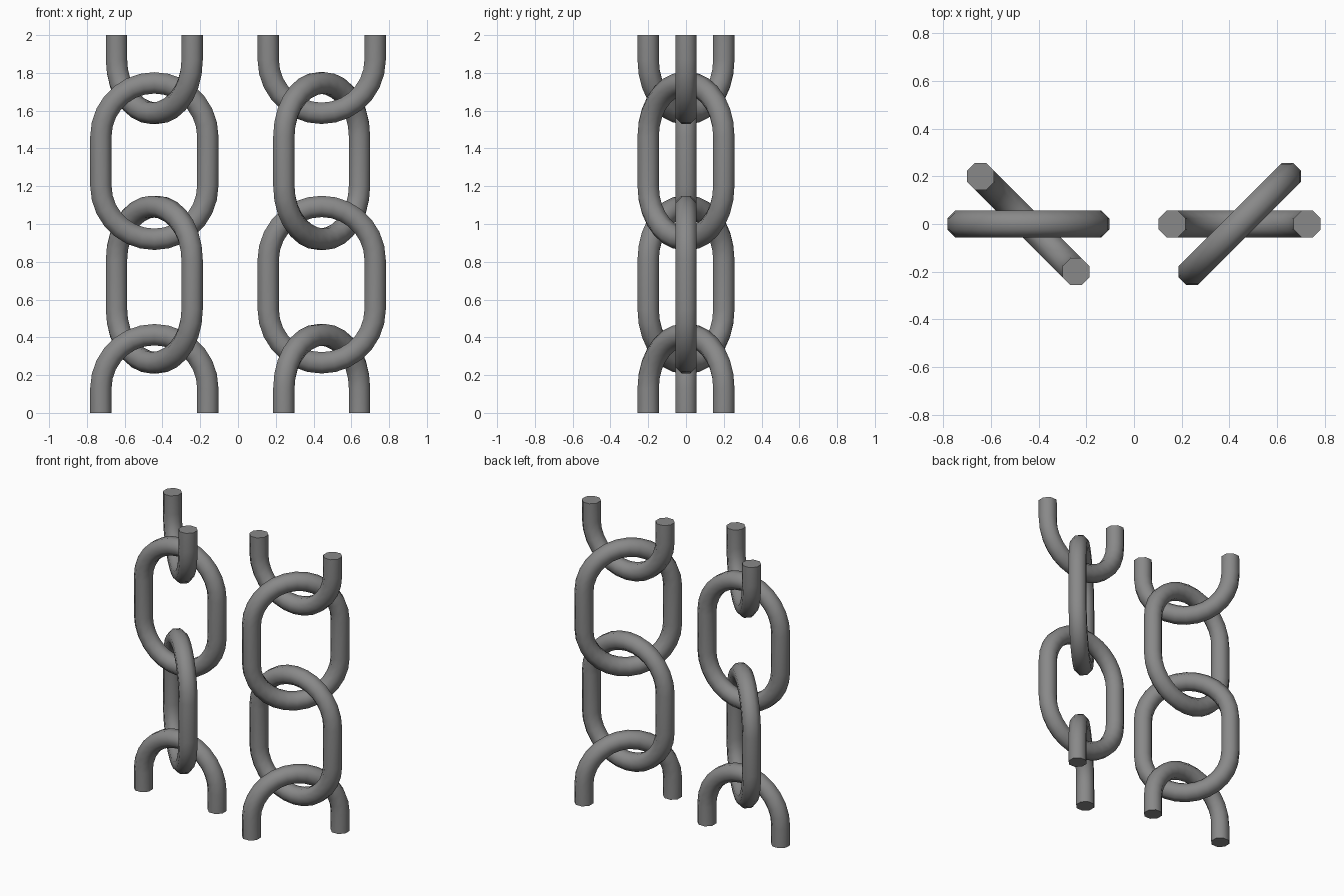
import bpy, bmesh, math
from mathutils import Vector

if "Cube" in bpy.data.objects:
    bpy.data.objects.remove(bpy.data.objects["Cube"])

SIDES = 8           # octagonal tube
APOTHEM = 0.0565    # flat-to-centre distance of the tube section
BEND = 0.283        # centre-line radius of the rounded ends
STRAIGHT = 0.131    # half length of the straight sides
STEPS = 14          # segments per rounded end

steel = bpy.data.materials.new("steel grey")
steel.diffuse_color = (0.25, 0.25, 0.25, 1)
steel.use_nodes = True
steel.node_tree.nodes["Principled BSDF"].inputs["Base Color"].default_value = steel.diffuse_color


def arc(cz, start):
    """Half circle of (point, outward direction) pairs in the link plane."""
    out = []
    for i in range(STEPS + 1):
        a = start + math.pi * i / STEPS
        d = Vector((math.cos(a), 0, math.sin(a)))
        out.append((d * BEND + Vector((0, 0, cz)), d))
    return out


def tube(name, path, closed, location, angle):
    """Sweep the octagon along the path, capping open ends."""
    bm = bmesh.new()
    r = APOTHEM / math.cos(math.pi / SIDES)
    rings = []
    for p, d in path:
        ring = []
        for k in range(SIDES):
            t = 2 * math.pi * (k + 0.5) / SIDES
            ring.append(bm.verts.new(p + d * r * math.cos(t) + Vector((0, r * math.sin(t), 0))))
        rings.append(ring)
    n = len(rings)
    for i in range(n if closed else n - 1):
        a, b = rings[i], rings[(i + 1) % n]
        for k in range(SIDES):
            m = (k + 1) % SIDES
            bm.faces.new((a[k], a[m], b[m], b[k]))
    if not closed:
        bm.faces.new(rings[0])
        bm.faces.new(rings[-1])
    bmesh.ops.recalc_face_normals(bm, faces=bm.faces)
    mesh = bpy.data.meshes.new(name)
    bm.to_mesh(mesh)
    bm.free()
    mesh.materials.append(steel)
    ob = bpy.data.objects.new(name, mesh)
    bpy.context.collection.objects.link(ob)
    ob.location = location
    ob.rotation_euler.z = angle
    bpy.ops.object.select_all(action='DESELECT')
    ob.select_set(True)
    bpy.context.view_layer.objects.active = ob
    bpy.ops.object.shade_smooth_by_angle(angle=math.radians(50))


full = arc(STRAIGHT, 0) + arc(-STRAIGHT, math.pi)
right, left = Vector((1, 0, 0)), Vector((-1, 0, 0))
lower = [(right * BEND, right)] + arc(STRAIGHT, 0) + [(left * BEND, left)]
upper = [(left * BEND, left)] + arc(-STRAIGHT, math.pi) + [(right * BEND, right)]

# two chains; links alternate between facing front and turned 45 degrees
for side, x, turns in (("left", -0.443, (0, -45, 0, -45)),
                       ("right", 0.443, (45, 0, 45, 0))):
    parts = (("bottom_half_link", lower, False, 0.0),
             ("lower_link", full, True, 0.679),
             ("upper_link", full, True, 1.333),
             ("top_half_link", upper, False, 2.0))
    for (name, path, closed, z), turn in zip(parts, turns):
        tube(f"{side}_{name}", path, closed, (x, 0, z), math.radians(turn))
